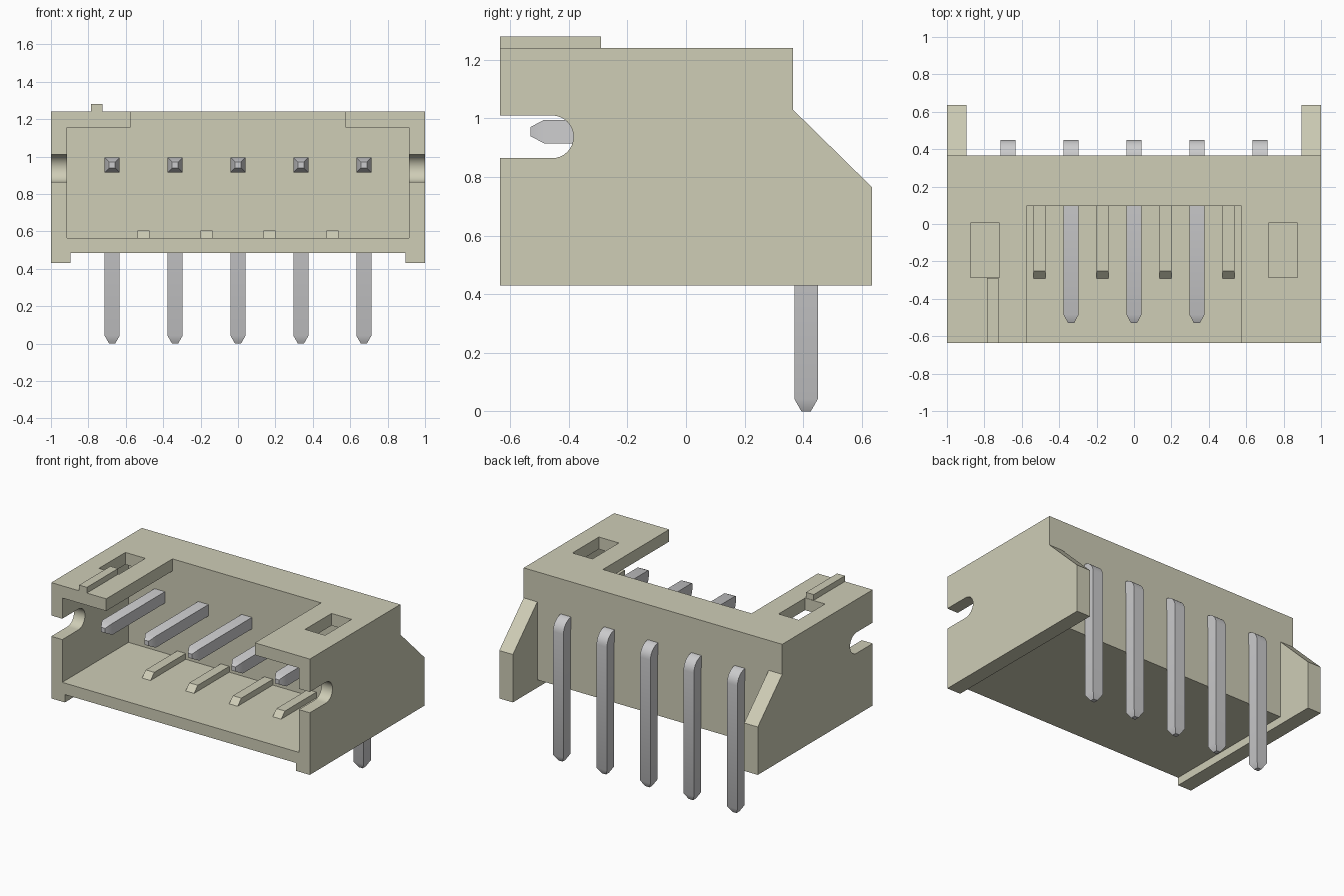
import bpy, bmesh, math

cube = bpy.data.objects.get("Cube")
if cube:
    bpy.data.objects.remove(cube, do_unlink=True)


def material(name, rgb):
    m = bpy.data.materials.new(name)
    m.use_nodes = True
    m.diffuse_color = (*rgb, 1)
    m.node_tree.nodes["Principled BSDF"].inputs["Base Color"].default_value = (*rgb, 1)
    return m


IVORY = material("ivory plastic", (0.62, 0.61, 0.47))
METAL = material("grey metal", (0.60, 0.60, 0.61))


def finish(name, bm, mat):
    bmesh.ops.recalc_face_normals(bm, faces=bm.faces)
    mesh = bpy.data.meshes.new(name)
    bm.to_mesh(mesh)
    bm.free()
    mesh.materials.append(mat)
    obj = bpy.data.objects.new(name, mesh)
    bpy.context.collection.objects.link(obj)
    return obj


def prism(name, profile, x0, x1, mat=IVORY):
    """Extrude a (y, z) outline from x0 to x1."""
    bm = bmesh.new()
    face = bm.faces.new([bm.verts.new((x0, y, z)) for y, z in profile])
    out = bmesh.ops.extrude_face_region(bm, geom=[face])
    verts = [v for v in out["geom"] if isinstance(v, bmesh.types.BMVert)]
    bmesh.ops.translate(bm, verts=verts, vec=(x1 - x0, 0, 0))
    return finish(name, bm, mat)


def box(name, x0, x1, y0, y1, z0, z1):
    return prism(name, [(y0, z0), (y1, z0), (y1, z1), (y0, z1)], x0, x1)


def smooth(obj):
    bpy.ops.object.select_all(action="DESELECT")
    obj.select_set(True)
    bpy.context.view_layer.objects.active = obj
    bpy.ops.object.shade_smooth_by_angle(angle=math.radians(30))


FRONT, BACK, TAIL = -0.635, 0.365, 0.635
TOP, CEILING, FLOOR, UNDER, FOOT = 1.24, 1.155, 0.565, 0.485, 0.43

# Housing blank in side outline
housing = prism("housing", [(FRONT, FOOT), (TAIL, FOOT), (TAIL, 0.765),
                            (BACK, 1.03), (BACK, TOP), (FRONT, TOP)], -1, 1)

# Round-ended slot through both side walls
r, cy, cz = 0.073, -0.457, 0.937
slot = [(-0.8, cz - r)]
for i in range(17):
    a = math.pi * (i / 16 - 0.5)
    slot.append((cy + r * math.cos(a), cz + r * math.sin(a)))
slot.append((-0.8, cz + r))

cutters = [
    box("underside_cutter", -0.895, 0.895, -0.8, 0.8, 0.3, UNDER),
    box("rear_cutter", -0.895, 0.895, BACK, 0.8, 0.2, 1.4),
    box("cavity_cutter", -0.915, 0.915, -0.8, 0.097, FLOOR, CEILING),
    box("top_opening_cutter", -0.575, 0.575, -0.8, 0.097, 0.8, 1.4),
    prism("slot_cutter", slot, -1.2, 1.2),
]
for s in (-1, 1):
    xs = sorted((s * 0.72, s * 0.875))
    cutters.append(box("window_cutter", *xs, -0.287, 0.005, 1.05, 1.4))

for c in cutters:
    c.hide_render = True
    mod = housing.modifiers.new(c.name, "BOOLEAN")
    mod.operation = "DIFFERENCE"
    mod.solver = "EXACT"
    mod.object = c
bpy.context.view_layer.objects.active = housing
for mod in list(housing.modifiers):
    bpy.ops.object.modifier_apply(modifier=mod.name)
for c in cutters:
    bpy.data.objects.remove(c, do_unlink=True)
smooth(housing)

# Polarity rib on the top
box("top_rib", -0.785, -0.725, FRONT, -0.29, TOP - 0.005, 1.28)

# Floor ribs with sloped front ends
for i in range(4):
    x = (i - 1.5) * 0.337
    prism("floor_rib", [(-0.292, FLOOR - 0.005), (0.1, FLOOR - 0.005), (0.1, 0.606),
                        (-0.25, 0.606), (-0.292, FLOOR)], x - 0.033, x + 0.033)


def pin(x):
    """Bent square pin with tapered ends, built from rings of four corners."""
    h, t = 0.04, 0.016
    py, pz = 0.41, 0.955
    rings = [((-0.53, pz - t), (-0.53, pz + t), t),
             ((-0.485, pz - h), (-0.485, pz + h), h)]
    by, bz = 0.36, 0.905
    for i in range(9):
        a = math.pi / 2 * (1 - i / 8)
        c, s = math.cos(a), math.sin(a)
        rings.append(((by + 0.01 * c, bz + 0.01 * s), (by + 0.09 * c, bz + 0.09 * s), h))
    rings += [((py - h, 0.042), (py + h, 0.042), h), ((py - t, 0), (py + t, 0), t)]
    bm = bmesh.new()
    loops = [[bm.verts.new(p) for p in ((x - w, *a), (x + w, *a), (x + w, *b), (x - w, *b))]
             for a, b, w in rings]
    for p, q in zip(loops, loops[1:]):
        for k in range(4):
            n = (k + 1) % 4
            bm.faces.new((p[k], p[n], q[n], q[k]))
    bm.faces.new(loops[0])
    bm.faces.new(loops[-1])
    smooth(finish("pin", bm, METAL))


for i in range(5):
    pin((i - 2) * 0.3365)
